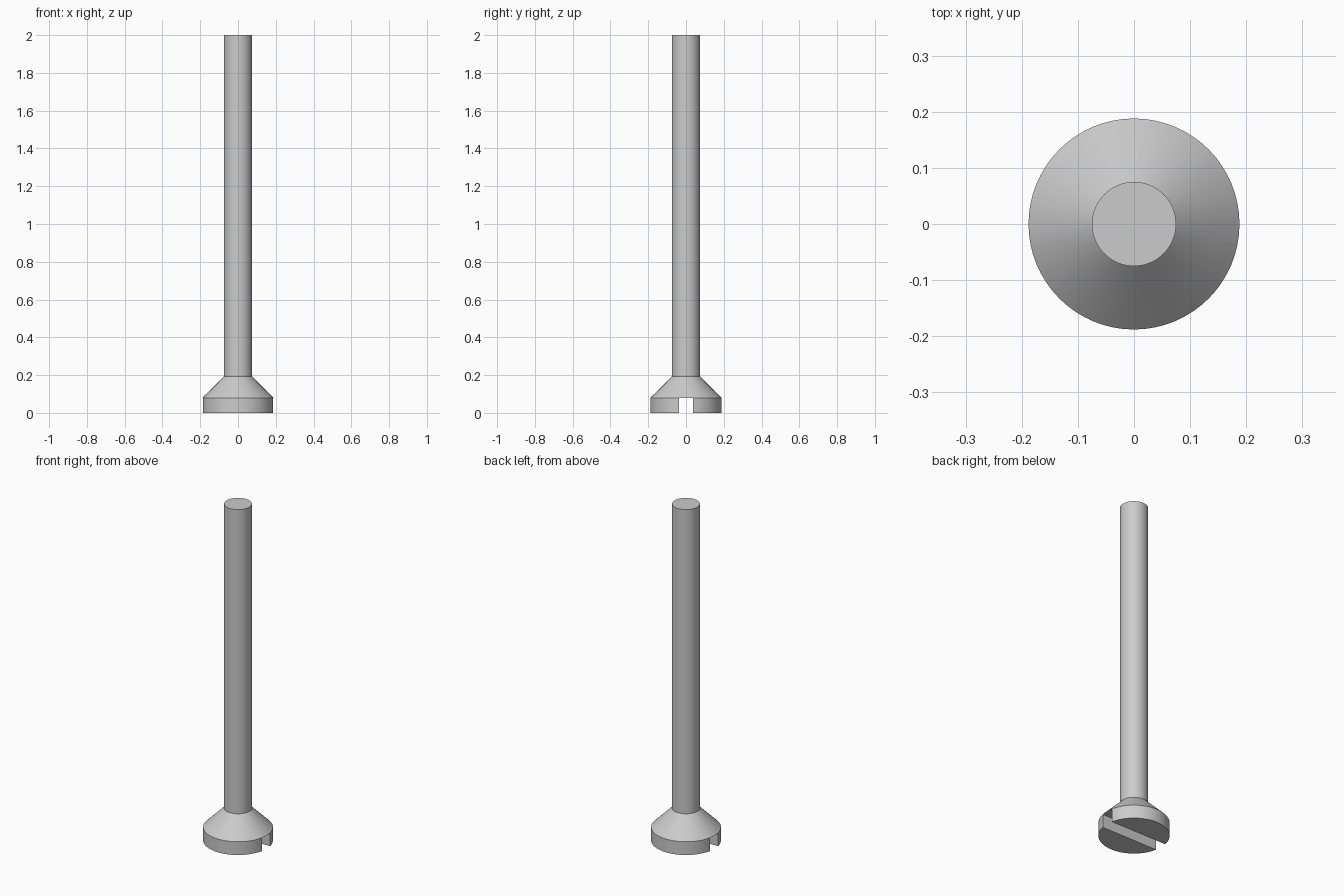
import bpy, bmesh, math
from mathutils import Matrix

if "Cube" in bpy.data.objects:
    bpy.data.objects.remove(bpy.data.objects["Cube"], do_unlink=True)

SIDES = 64
HEAD_R, SHANK_R = 0.188, 0.075
RIM_Z, NECK_Z, TIP_Z = 0.079, 0.192, 2.0
SLOT_W = 0.075

steel = bpy.data.materials.new("steel_grey")
steel.use_nodes = True
colour = (0.6, 0.6, 0.6, 1)
steel.diffuse_color = colour
steel.node_tree.nodes["Principled BSDF"].inputs["Base Color"].default_value = colour


def make_object(name, bm):
    bmesh.ops.recalc_face_normals(bm, faces=bm.faces)
    mesh = bpy.data.meshes.new(name)
    bm.to_mesh(mesh)
    bm.free()
    mesh.materials.append(steel)
    obj = bpy.data.objects.new(name, mesh)
    bpy.context.collection.objects.link(obj)
    return obj


# Screw body: countersunk head and plain shank, turned from one profile
bm = bmesh.new()
rings = []
for radius, z in [(HEAD_R, 0), (HEAD_R, RIM_Z), (SHANK_R, NECK_Z), (SHANK_R, TIP_Z)]:
    angles = [2 * math.pi * i / SIDES for i in range(SIDES)]
    rings.append([bm.verts.new((radius * math.cos(a), radius * math.sin(a), z)) for a in angles])
for low, high in zip(rings, rings[1:]):
    for i in range(SIDES):
        j = (i + 1) % SIDES
        bm.faces.new((low[i], low[j], high[j], high[i]))
bm.faces.new(rings[0])
bm.faces.new(rings[-1])
screw = make_object("screw", bm)

# Driver slot across the head, cut up to the top of the rim
bm = bmesh.new()
bmesh.ops.create_cube(bm, size=1, matrix=Matrix.Diagonal((1, SLOT_W, 2 * RIM_Z, 1)))
cutter = make_object("slot_cutter", bm)
cutter.hide_render = True

cut = screw.modifiers.new("driver_slot", 'BOOLEAN')
cut.operation = 'DIFFERENCE'
cut.solver = 'EXACT'
cut.object = cutter
bpy.ops.object.select_all(action='DESELECT')
screw.select_set(True)
bpy.context.view_layer.objects.active = screw
bpy.ops.object.modifier_apply(modifier=cut.name)
bpy.data.objects.remove(cutter, do_unlink=True)

# Smooth round surfaces, sharp rims
bpy.ops.object.shade_smooth_by_angle(angle=math.radians(30))
